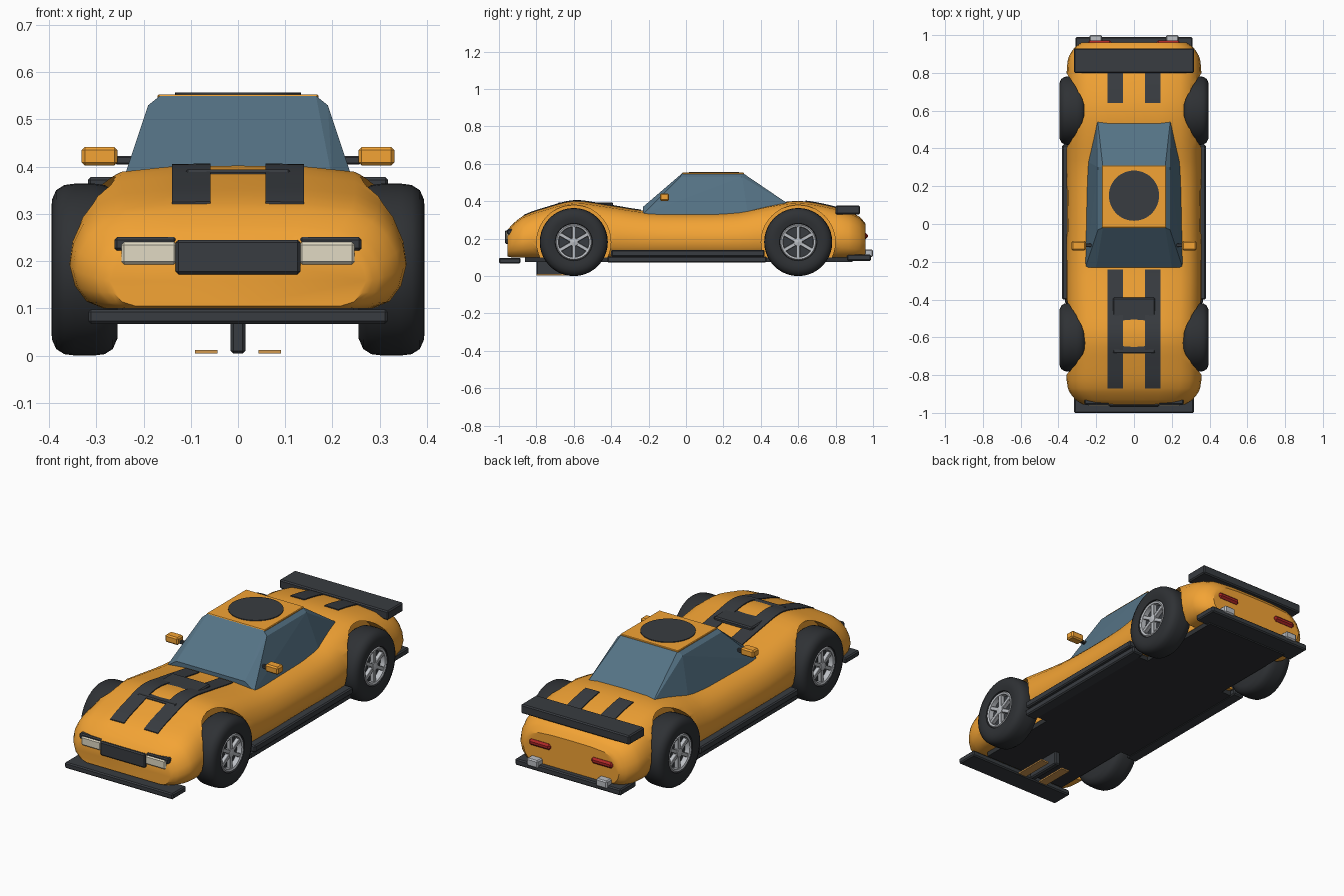
import bpy, bmesh, math
from mathutils import Vector

if "Cube" in bpy.data.objects:
    bpy.data.objects.remove(bpy.data.objects["Cube"])


def mat(name, rgb):
    m = bpy.data.materials.new(name)
    m.diffuse_color = (*rgb, 1)
    m.use_nodes = True
    m.node_tree.nodes["Principled BSDF"].inputs["Base Color"].default_value = m.diffuse_color
    return m


ORANGE = mat("orange_paint", (0.9, 0.37, 0.035))
DARK = mat("dark_trim", (0.04, 0.045, 0.052))
RUBBER = mat("rubber", (0.028, 0.031, 0.035))
GLASS = mat("blue_glass", (0.09, 0.17, 0.235))
CREAM = mat("cream_lamp", (0.75, 0.7, 0.55))
RED = mat("red_lamp", (0.42, 0.02, 0.02))
SILVER = mat("silver", (0.5, 0.52, 0.55))
COPPER = mat("copper", (0.65, 0.32, 0.08))


def finish(name, bm, material, smooth=None):
    bmesh.ops.recalc_face_normals(bm, faces=bm.faces)
    me = bpy.data.meshes.new(name)
    bm.to_mesh(me)
    bm.free()
    ob = bpy.data.objects.new(name, me)
    bpy.context.collection.objects.link(ob)
    if material:
        me.materials.append(material)
    if smooth:
        shade(ob, smooth)
    return ob


def activate(ob):
    bpy.ops.object.select_all(action='DESELECT')
    ob.select_set(True)
    bpy.context.view_layer.objects.active = ob


def shade(ob, deg):
    activate(ob)
    bpy.ops.object.shade_smooth_by_angle(angle=math.radians(deg))


def box(name, x, y, z, material, bevel=0.006):
    bm = bmesh.new()
    bmesh.ops.create_cube(bm, size=1)
    for v in bm.verts:
        for i, (a, b) in enumerate((x, y, z)):
            v.co[i] = (a + b) / 2 + v.co[i] * (b - a)
    if bevel:
        bmesh.ops.bevel(bm, geom=bm.edges[:], offset=bevel, segments=1, affect='EDGES')
    return finish(name, bm, material)


def pair(name, x, y, z, material, bevel=0.006):
    for s, side in ((1, "right"), (-1, "left")):
        box(f"{name}_{side}", tuple(sorted((s * x[0], s * x[1]))), y, z, material, bevel)


def loft(rings, closed=False):
    """Skin equal-length loops; cap the ends, or join last to first."""
    bm = bmesh.new()
    vs = [[bm.verts.new(p) for p in r] for r in rings]
    n = len(vs[0])
    for k in range(len(vs) if closed else len(vs) - 1):
        a, b = vs[k], vs[(k + 1) % len(vs)]
        for i in range(n):
            bm.faces.new((a[i], a[(i + 1) % n], b[(i + 1) % n], b[i]))
    if not closed:
        bm.faces.new(vs[0])
        bm.faces.new(vs[-1])
    return bm


def lathe_x(name, profile, centre, s, material, segs=40):
    cx, cy, cz = centre
    rings = []
    for k in range(segs):
        a = 2 * math.pi * k / segs
        rings.append([(cx + s * x, cy + r * math.cos(a), cz + r * math.sin(a)) for x, r in profile])
    return finish(name, loft(rings, True), material, 35)


# body stations: y, bottom, top, half width
ST = [(-0.955, .105, .245, .272), (-0.93, .1, .275, .31), (-0.87, .1, .322, .35),
      (-0.75, .1, .365, .357), (-0.6, .1, .402, .357), (-0.45, .1, .385, .358),
      (-0.2, .1, .347, .358), (0.05, .1, .341, .355), (0.28, .1, .348, .357),
      (0.45, .1, .383, .358), (0.6, .1, .402, .358), (0.75, .1, .38, .357),
      (0.87, .1, .345, .35), (0.93, .1, .315, .318), (0.96, .115, .28, .28)]
# half cross-section in fractions of half width and height
SEC = [(.8, 0), (.9, .06), (.97, .2), (1, .38), (.98, .56), (.92, .74), (.83, .87), (.69, .957), (.4, .994)]


def station(y):
    k = max(i for i in range(len(ST) - 1) if ST[i][0] <= y or i == 0)
    p0, p1, p2, p3 = (ST[min(max(k + d, 0), len(ST) - 1)] for d in (-1, 0, 1, 2))
    h = p2[0] - p1[0]
    t = (y - p1[0]) / h
    out = []
    for c in (1, 2, 3):
        m1 = (p2[c] - p0[c]) / (p2[0] - p0[0]) * h
        m2 = (p3[c] - p1[c]) / (p3[0] - p1[0]) * h
        out.append((2*t**3 - 3*t*t + 1) * p1[c] + (t**3 - 2*t*t + t) * m1
                   + (3*t*t - 2*t**3) * p2[c] + (t**3 - t*t) * m2)
    return out


# body shell
ys = [a[0] + (b[0] - a[0]) * j / 3 for a, b in zip(ST, ST[1:]) for j in range(3)] + [ST[-1][0]]
rings = []
for y in ys:
    zb, zt, w = station(y)
    half = [(w * u, y, zb + (zt - zb) * v) for u, v in SEC]
    rings.append([(0, y, zb)] + half + [(0, y, zt)] + [(-x, yy, z) for x, yy, z in reversed(half)])
body = finish("body_shell", loft(rings), ORANGE)

# wheel wells cut from the body
WZ = 0.182
for wy in (-0.6, 0.6):
    for s in (1, -1):
        bpy.ops.mesh.primitive_cylinder_add(vertices=40, radius=0.198, depth=0.3,
                                            location=(s * 0.397, wy, WZ), rotation=(0, math.pi / 2, 0))
        cut = bpy.context.object
        cut.hide_render = True
        mod = body.modifiers.new("well", 'BOOLEAN')
        mod.object = cut
        mod.operation = 'DIFFERENCE'
        mod.solver = 'EXACT'
        activate(body)
        bpy.ops.object.modifier_apply(modifier=mod.name)
        bpy.data.objects.remove(cut)
shade(body, 35)

# glass cabin as a faceted hull
bm = bmesh.new()
for x, y, z in ((.165, -.02, .55), (.165, .305, .55), (.19, -.03, .53), (.19, .3, .53),
                (.2, -.23, .37), (.257, -.23, .33), (.245, .33, .33), (.195, .57, .37), (.195, .6, .33)):
    bm.verts.new((x, y, z))
    bm.verts.new((-x, y, z))
bmesh.ops.convex_hull(bm, input=bm.verts[:])
bmesh.ops.dissolve_limit(bm, angle_limit=0.02, verts=bm.verts[:], edges=bm.edges[:])
finish("glass_cabin", bm, GLASS)

# roof panel and round roof patch
box("roof_panel", (-.17, .17), (-.02, .31), (.538, .553), ORANGE, .003)
bm = bmesh.new()
bmesh.ops.create_cone(bm, cap_ends=True, segments=48, radius1=.133, radius2=.133, depth=.006)
bmesh.ops.translate(bm, vec=Vector((0, .15, .554)), verts=bm.verts[:])
finish("roof_patch", bm, DARK, 35)


# racing stripes following the body top
def stripe(name, x0, x1, y0, y1, n):
    rs = []
    for k in range(n + 1):
        y = y0 + (y1 - y0) * k / n
        z = station(y)[1]
        rs.append([(x0, y, z - .012), (x1, y, z - .012), (x1, y, z + .003), (x0, y, z + .004)])
    finish(name, loft(rs), DARK, 30)


for s, side in ((1, "right"), (-1, "left")):
    stripe(f"hood_stripe_{side}", s * .058, s * .14, -.87, -.24, 24)
    stripe(f"tail_stripe_{side}", s * .058, s * .14, .64, .88, 10)

# hood vent, nose and tail details
box("hood_vent", (-.112, .112), (-.685, -.39), (.37, .394), DARK)
box("grille", (-.132, .132), (-.968, -.93), (.172, .245), DARK)
pair("headlight_brow", (.13, .262), (-.957, -.91), (.222, .251), DARK)
pair("headlight", (.13, .247), (-.963, -.92), (.193, .24), CREAM)
box("front_splitter", (-.317, .317), (-1, -.885), (.067, .098), DARK)
box("rear_diffuser", (-.31, .31), (.86, .99), (.082, .115), DARK)
pair("exhaust", (.17, .235), (.93, 1), (.102, .142), SILVER)
pair("tail_light", (.12, .245), (.93, .972), (.198, .23), RED, .01)
box("rear_wing", (-.318, .318), (.8, .93), (.33, .378), DARK)
pair("wing_support", (.18, .2), (.83, .89), (.3, .34), DARK, 0)

# floor and side sills
box("floor_pan", (-.245, .245), (-.86, .89), (.075, .104), RUBBER, 0)
pair("floor_edge", (.24, .345), (-.395, .4), (.075, .104), RUBBER, 0)
pair("lower_sill", (.3, .365), (-.42, .43), (.072, .106), DARK)
pair("upper_sill", (.3, .38), (-.4, .42), (.104, .14), DARK)

# track guide fin and pickup strips
box("guide_fin", (-.016, .016), (-.8, -.6), (.004, .08), DARK)
pair("pickup_strip", (.043, .091), (-.8, -.62), (.004, .012), COPPER, 0)

# door mirrors
pair("mirror", (.255, .331), (-.14, -.09), (.402, .442), ORANGE, .007)
pair("mirror_stalk", (.2, .26), (-.122, -.104), (.405, .422), DARK, .003)

# wheels
TYRE = [(.05, .095), (.064, .1), (.07, .125), (.069, .148), (.06, .168), (.043, .179), (.02, WZ),
        (-.02, WZ), (-.043, .179), (-.06, .168), (-.07, .145), (-.07, .095)]
RIM = [(.058, .097), (.064, .092), (.06, .082), (.03, .08), (.03, .097)]
for end, wy in (("front", -.6), ("rear", .6)):
    for s, side in ((1, "right"), (-1, "left")):
        tag = f"{end}_{side}"
        c = (s * .325, wy, WZ)
        lathe_x("tyre_" + tag, TYRE, c, s, RUBBER)
        lathe_x("rim_" + tag, RIM, c, s, SILVER)
        lathe_x("wheel_backing_" + tag, [(.034, .0005), (.034, .096), (-.066, .096), (-.066, .0005)], c, s, DARK)
        lathe_x("hub_" + tag, [(.064, .0005), (.06, .022), (.03, .024), (.03, .0005)], c, s, SILVER, 24)
        rot = 0
        for k in range(6):
            sp = box(f"spoke_{k + 1}_{tag}", (-.01, .012), (-.01, .01), (.015, .087), SILVER, .002)
            sp.location = (c[0] + s * .046, wy, WZ)
            sp.rotation_euler = (k * math.pi / 3, 0, 0)
